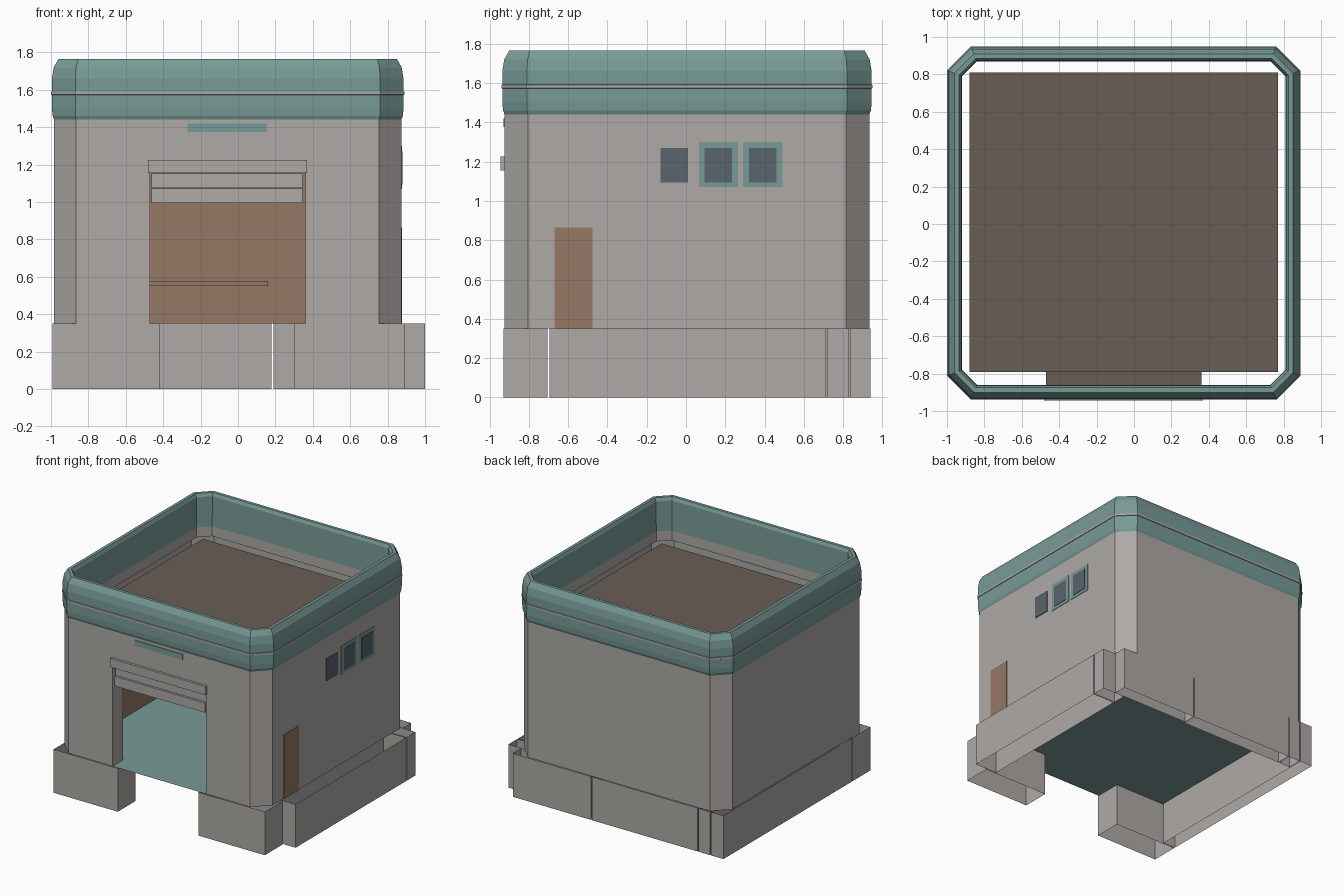
import bpy, bmesh
from math import sqrt

cube = bpy.data.objects.get("Cube")
if cube:
    bpy.data.objects.remove(cube, do_unlink=True)


def material(name, *rgb):
    m = bpy.data.materials.new(name)
    m.use_nodes = True
    m.diffuse_color = (*rgb, 1)
    m.node_tree.nodes["Principled BSDF"].inputs["Base Color"].default_value = (*rgb, 1)
    return m


STONE = material("warm grey stone", 0.42, 0.40, 0.38)
TEAL = material("teal trim", 0.19, 0.33, 0.31)
BROWN = material("brown door", 0.30, 0.19, 0.13)
ROOF = material("dark taupe roof", 0.14, 0.11, 0.09)
GLASS = material("slate glass", 0.10, 0.126, 0.155)


def finish(name, bm, *mats):
    mesh = bpy.data.meshes.new(name)
    bm.to_mesh(mesh)
    bm.free()
    for m in mats:
        mesh.materials.append(m)
    obj = bpy.data.objects.new(name, mesh)
    bpy.context.collection.objects.link(obj)
    return obj


def sheet(name, quads, mat):
    """Open surface made of separate quads."""
    bm = bmesh.new()
    for q in quads:
        bm.faces.new([bm.verts.new(p) for p in q])
    return finish(name, bm, mat)


def box(name, x, y, z, mat, hollow=False):
    """Box from ranges; hollow leaves out the top and bottom."""
    bm = bmesh.new()
    bmesh.ops.create_cube(bm, size=1)
    for v in bm.verts:
        v.co = [r[0] if c < 0 else r[1] for c, r in zip(v.co, (x, y, z))]
    if hollow:
        caps = [f for f in bm.faces if abs(f.normal.z) > 0.5]
        bmesh.ops.delete(bm, geom=caps, context='FACES')
    return finish(name, bm, mat)


# Chamfered square outline shared by walls and parapet
CX, CY, HALF, CHAMFER = -0.055, 0.005, 0.94, 0.125


def outline(inset, z):
    h = HALF - inset
    k = h - (CHAMFER - inset * (2 - sqrt(2)))
    pts = [(-k, -h), (k, -h), (h, -k), (h, k), (k, h), (-k, h), (-h, k), (-h, -k)]
    return [(CX + a, CY + b, z) for a, b in pts]


def loft(name, profile, mats, skip_front=False):
    """Sweep an (inset, z, material index) profile round the outline."""
    bm = bmesh.new()
    rings = [[bm.verts.new(p) for p in outline(i, z)] for i, z, m in profile]
    for n, (low, high) in enumerate(zip(rings, rings[1:])):
        for j in range(1 if skip_front else 0, 8):
            k = (j + 1) % 8
            f = bm.faces.new((low[j], low[k], high[k], high[j]))
            f.material_index = profile[n][2]
    return finish(name, bm, *mats)


def front_panels(name, x, y, z, hole_x, hole_top, mat):
    """Wall facing the front with a doorway reaching its bottom edge."""
    def quad(x0, x1, z0, z1):
        return [(x0, y, z0), (x1, y, z0), (x1, y, z1), (x0, y, z1)]
    return sheet(name, [quad(x[0], hole_x[0], *z), quad(hole_x[1], x[1], *z),
                        quad(*hole_x, hole_top, z[1])], mat)


# Outer walls with the garage opening
FLOOR, EAVES = 0.35, 1.45
DOOR_X, DOOR_TOP = (-0.47, 0.36), 1.16
WALL_IN = 0.012
loft("outer_walls", [(WALL_IN, FLOOR, 0), (WALL_IN, EAVES, 0)], [STONE], skip_front=True)
corner_a, corner_b = outline(WALL_IN, 0)[:2]
FRONT = corner_a[1]
front_panels("front_wall", (corner_a[0], corner_b[0]), FRONT, (FLOOR, EAVES),
             DOOR_X, DOOR_TOP, STONE)

# Parapet with a narrow stone band and a stone lower lining
loft("parapet", [(0.012, 1.44, 0), (0.004, 1.46, 0), (0.0, 1.50, 0), (0.0, 1.572, 0),
                 (-0.004, 1.574, 1), (-0.004, 1.59, 0), (0.0, 1.592, 0), (0.0, 1.66, 0),
                 (0.01, 1.72, 0), (0.035, 1.765, 0), (0.06, 1.765, 0), (0.072, 1.74, 0),
                 (0.075, 1.50, 1), (0.075, 1.42, 1)], [TEAL, STONE])

# Inner room: floor, walls, roof
RX, RY, RZ = (-0.88, 0.77), (-0.79, 0.81), (FLOOR, 1.41)


def level(x, y, z):
    return [(x[0], y[0], z), (x[1], y[0], z), (x[1], y[1], z), (x[0], y[1], z)]


def side(x, y, z):
    return [(x, y[0], z[0]), (x, y[1], z[0]), (x, y[1], z[1]), (x, y[0], z[1])]


sheet("roof", [level(RX, RY, RZ[1])], ROOF)
sheet("floor", [level(RX, RY, FLOOR), level(DOOR_X, (FRONT, RY[0]), FLOOR)], TEAL)
sheet("room_walls", [side(RX[0], RY, RZ), side(RX[1], RY, RZ),
                     [(RX[0], RY[1], RZ[0]), (RX[1], RY[1], RZ[0]),
                      (RX[1], RY[1], RZ[1]), (RX[0], RY[1], RZ[1])]], BROWN)
front_panels("room_front_wall", RX, RY[0], RZ, DOOR_X, DOOR_TOP, BROWN)
box("room_wall_rail", (-0.60, 0.16), (0.80, 0.808), (0.55, 0.575), BROWN)

# Garage doorway: jambs, head, lintel, raised shutter slats, sign plate
TUNNEL = (FRONT, RY[0])
sheet("doorway_jambs", [side(x, TUNNEL, (FLOOR, DOOR_TOP)) for x in DOOR_X], STONE)
sheet("doorway_head", [level(DOOR_X, TUNNEL, DOOR_TOP)], ROOF)
box("lintel", (-0.48, 0.37), (FRONT - 0.02, FRONT), (1.155, 1.225), STONE)
for n, z in enumerate((0.995, 1.075)):
    y = FRONT + 0.012 + 0.012 * n
    box(f"shutter_slat_{n + 1}", (-0.462, 0.345), (y, y + 0.03), (z, z + 0.077), STONE)
box("sign_plate", (-0.27, 0.155), (FRONT - 0.006, FRONT), (1.375, 1.42), TEAL)

# Side door and windows
SIDE = CX + HALF - WALL_IN
box("side_door", (SIDE, SIDE + 0.005), (-0.67, -0.475), (FLOOR, 0.865), BROWN)
for n, y in enumerate((-0.13, 0.095, 0.32)):
    box(f"window_{n + 1}", (SIDE, SIDE + 0.007), (y, y + 0.14), (1.095, 1.27), GLASS)
    if n:
        box(f"window_frame_{n}", (SIDE, SIDE + 0.004), (y - 0.03, y + 0.17),
            (1.07, 1.30), TEAL)

# Hollow plinth blocks round the base
BLOCKS = {
    "front_right": ((-0.992, -0.42), (-0.93, -0.705)),
    "front_left": ((0.30, 0.89), (-0.93, -0.705)),
    "left_long": ((0.80, 1.0), (-0.695, 0.71)),
    "left_short": ((0.80, 1.0), (0.72, 0.83)),
    "back_left": ((0.19, 0.885), (0.835, 0.94)),
    "back_middle": ((-0.76, 0.18), (0.82, 0.94)),
    "back_short": ((-0.872, -0.768), (0.82, 0.94)),
    "right_long": ((-0.992, -0.88), (-0.695, 0.94)),
}
for name, (x, y) in BLOCKS.items():
    box(f"plinth_{name}", x, y, (0, FLOOR), STONE, hollow=True)
